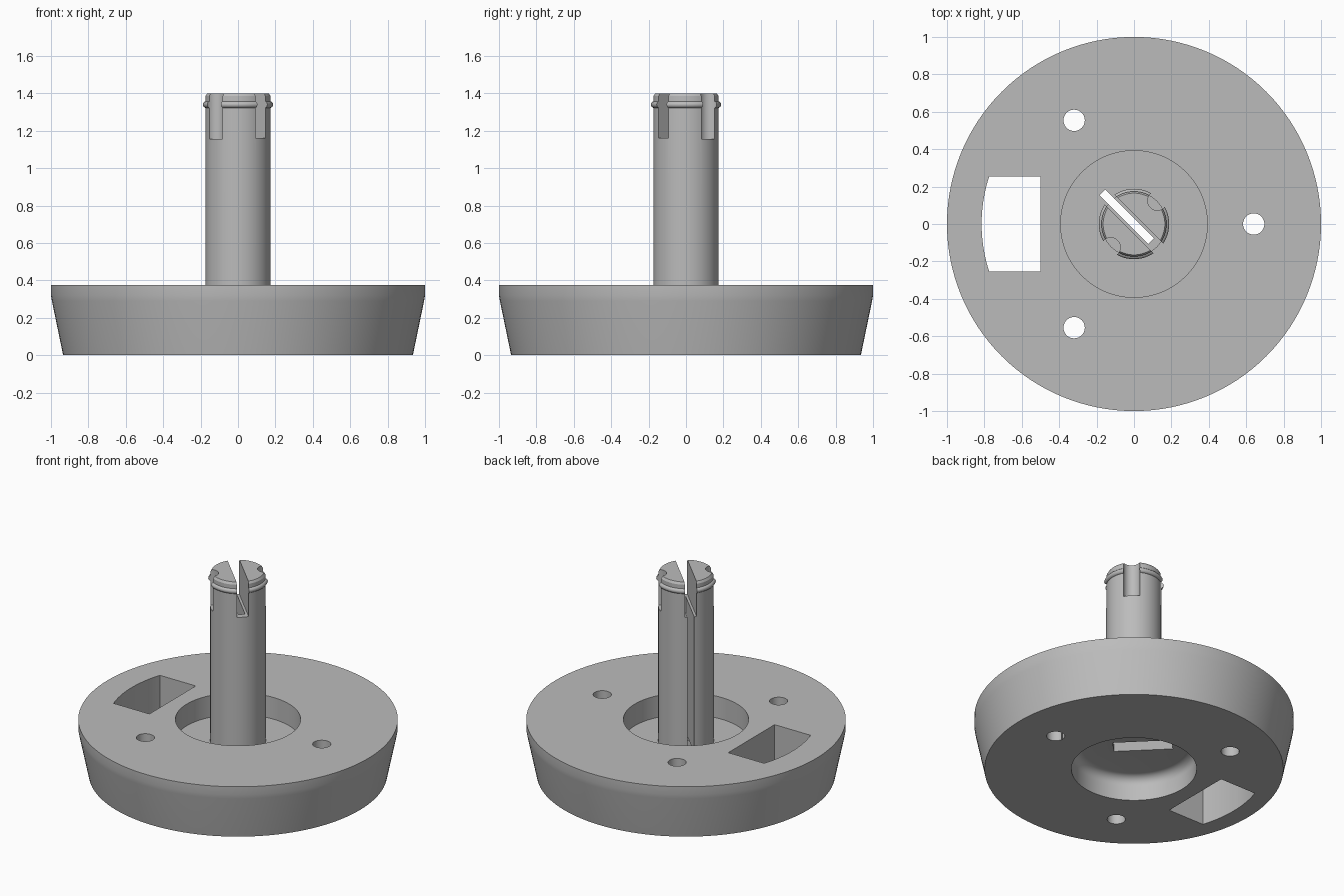
import bpy, bmesh
from math import sin, cos, pi, sqrt, radians
from mathutils import Matrix, Vector

cube = bpy.data.objects.get("Cube")
if cube:
    bpy.data.objects.remove(cube, do_unlink=True)

grey = bpy.data.materials.new("plain grey")
grey.use_nodes = True
color = (0.5, 0.5, 0.5, 1)
grey.diffuse_color = color
grey.node_tree.nodes["Principled BSDF"].inputs["Base Color"].default_value = color


def make_object(name, bm):
    bmesh.ops.recalc_face_normals(bm, faces=bm.faces)
    mesh = bpy.data.meshes.new(name)
    bm.to_mesh(mesh)
    bm.free()
    mesh.materials.append(grey)
    obj = bpy.data.objects.new(name, mesh)
    bpy.context.collection.objects.link(obj)
    return obj


def lathe(name, profile, sides):
    """Turn (radius, height) points, starting and ending on the axis."""
    bm = bmesh.new()
    rings = []
    for r, z in profile:
        count = sides if r > 0 else 1
        rings.append([bm.verts.new((r * cos(2 * pi * i / sides), r * sin(2 * pi * i / sides), z))
                      for i in range(count)])
    for a, b in zip(rings, rings[1:]):
        for i in range(sides):
            j = (i + 1) % sides
            quad = [a[i % len(a)], a[j % len(a)], b[j % len(b)], b[i % len(b)]]
            bm.faces.new(list(dict.fromkeys(quad)))
    return make_object(name, bm)


def prism(name, outline, low, high):
    bm = bmesh.new()
    face = bm.faces.new([bm.verts.new((x, y, low)) for x, y in outline])
    top = bmesh.ops.extrude_face_region(bm, geom=[face])["geom"]
    bmesh.ops.translate(bm, verts=[v for v in top if isinstance(v, bmesh.types.BMVert)],
                        vec=(0, 0, high - low))
    return make_object(name, bm)


def circle(x, y, r, sides=40):
    return [(x + r * cos(2 * pi * i / sides), y + r * sin(2 * pi * i / sides)) for i in range(sides)]


def slot(name, start, end, width, low, high, top_width=None):
    """Diagonal slot cutter; start and end run from back right to front left."""
    w = width / 2
    obj = prism(name, [(start, -w), (end, -w), (end, w), (start, w)], low, high)
    if top_width:
        for v in obj.data.vertices:
            if v.co.z > (low + high) / 2:
                v.co.y *= top_width / width
    obj.data.transform(Matrix.Rotation(radians(-45), 4, 'Z'))
    return obj


def cut(target, cutters):
    bpy.context.view_layer.objects.active = target
    for cutter in cutters:
        mod = target.modifiers.new("cut", 'BOOLEAN')
        mod.operation = 'DIFFERENCE'
        mod.solver = 'EXACT'
        mod.object = cutter
        bpy.ops.object.modifier_apply(modifier=mod.name)


def smooth(obj):
    bpy.ops.object.select_all(action='DESELECT')
    obj.select_set(True)
    bpy.context.view_layer.objects.active = obj
    bpy.ops.object.shade_smooth_by_angle(angle=radians(30))


# Tapered disc with a pocket above and a rounded pocket below a thin floor
pocket, fillet, floor_low, floor_top = 0.392, 0.06, 0.165, 0.225
profile = [(0, floor_low)]
for i in range(7):
    a = pi / 2 * (1 - i / 6)
    profile.append((pocket - fillet + fillet * cos(a), floor_low - fillet + fillet * sin(a)))
profile += [(pocket, 0), (0.935, 0), (0.995, 0.29), (1, 0.32), (1, 0.375),
            (pocket, 0.375), (pocket, floor_top), (0, floor_top)]
disc = lathe("base_disc", profile, 128)

# Post with a chamfered top
post_r, height = 0.174, 1.4
post = lathe("post", [(0, 0.2), (post_r, 0.2), (post_r, height - 0.015),
                      (post_r - 0.009, height), (0, height)], 64)

# Snap ring near the top of the post
bm = bmesh.new()
loops = []
for i in range(64):
    spin = Matrix.Rotation(2 * pi * i / 64, 3, 'Z')
    loops.append([bm.verts.new(spin @ Vector((0.17 + x, 0, 1.34 + z))) for x, z in circle(0, 0, 0.018, 16)])
for i in range(64):
    a, b = loops[i], loops[(i + 1) % 64]
    for k in range(16):
        m = (k + 1) % 16
        bm.faces.new((a[k], a[m], b[m], b[k]))
ring = make_object("snap_ring", bm)

# Cutters for the screw holes and the window in the disc
holes = [prism("hole_cutter", circle(0.64 * cos(a), 0.64 * sin(a), 0.057), -0.1, 0.5)
         for a in (0, 2 * pi / 3, -2 * pi / 3)]
half, outer = 0.253, 0.815
ys = [half - 2 * half * i / 12 for i in range(13)]
window = prism("window_cutter", [(-0.5, -half), (-0.5, half)] +
               [(-sqrt(outer ** 2 - y * y), y) for y in ys], -0.1, 0.5)

# Cutters for the through slot, its flared mouth, the top slot and side notches
through = slot("through_cutter", -0.24, 0.13, 0.044, 0.1, 1.5)
mouth = slot("mouth_cutter", -0.24, 0.13, 0.12, floor_low - 0.01, floor_top - 0.005, 0.044)
top_slot = slot("top_slot_cutter", -0.3, 0.3, 0.075, 1.16, 1.5)
notches = [prism("notch_cutter", circle(s * 0.125, s * 0.125, 0.052), 1.155, 1.5) for s in (1, -1)]

cut(disc, holes + [window, through, mouth])
cut(post, [through, mouth, top_slot] + notches)
cut(ring, [top_slot] + notches)

for cutter in holes + notches + [window, through, mouth, top_slot]:
    bpy.data.objects.remove(cutter, do_unlink=True)
for part in (disc, post, ring):
    smooth(part)
